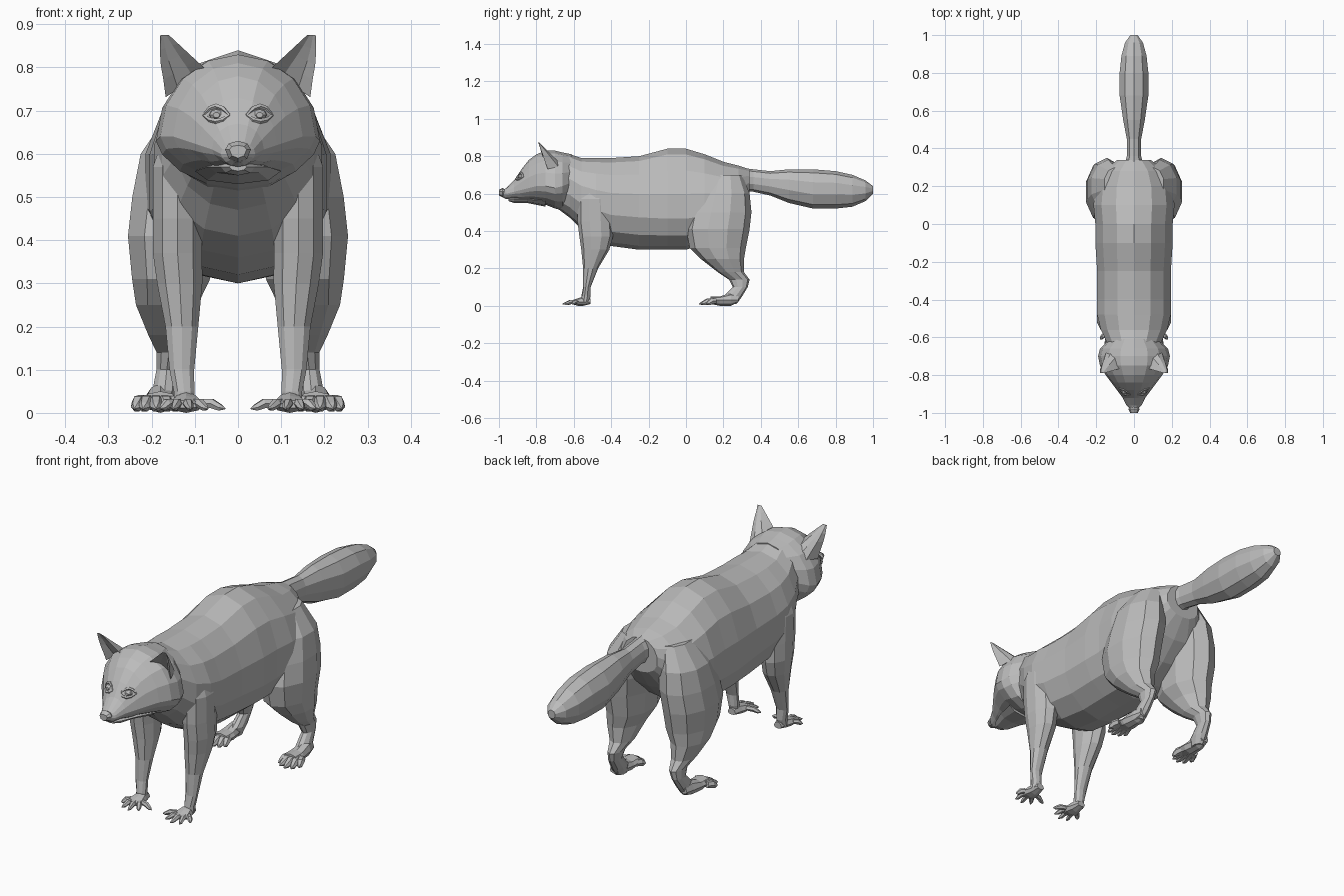
import bpy, bmesh, math
from mathutils import Vector
from mathutils.bvhtree import BVHTree

cube = bpy.data.objects.get("Cube")
if cube:
    bpy.data.objects.remove(cube, do_unlink=True)

fur = bpy.data.materials.new("fur_grey")
fur.use_nodes = True
GREY = (0.5, 0.5, 0.5, 1)
fur.diffuse_color = GREY
bsdf = next(n for n in fur.node_tree.nodes if n.type == 'BSDF_PRINCIPLED')
bsdf.inputs["Base Color"].default_value = GREY


def loft(name, rings, mirror=False):
    """Skin a list of equal-sized point rings and cap both ends."""
    bm = bmesh.new()
    vs = [[bm.verts.new(p) for p in r] for r in rings]
    n = len(rings[0])
    for a, b in zip(vs, vs[1:]):
        for k in range(n):
            j = (k + 1) % n
            bm.faces.new((a[k], a[j], b[j], b[k]))
    bm.faces.new(vs[0])
    bm.faces.new(vs[-1])
    bmesh.ops.recalc_face_normals(bm, faces=bm.faces)
    me = bpy.data.meshes.new(name)
    bm.to_mesh(me)
    bm.free()
    me.materials.append(fur)
    ob = bpy.data.objects.new(name, me)
    bpy.context.collection.objects.link(ob)
    if mirror:
        # mirror about the x = 0 plane
        ob.modifiers.new("Mirror", 'MIRROR').use_mirror_merge = False
    return ob


def y_rings(rows, n, q_low=1.0, cx=0.0):
    """Rows of (y, top, bottom, half width, height of widest point)."""
    out = []
    for y, top, bot, w, zw in rows:
        ring = []
        for k in range(n):
            a = 2 * math.pi * k / n
            c = math.cos(a)
            z = zw + (top - zw) * c if c > 0 else zw - (zw - bot) * abs(c) ** q_low
            ring.append((cx + w * math.sin(a), y, z))
        out.append(ring)
    return out


def z_rings(rows, n=10):
    """Rows of (z, front, back, inner, outer)."""
    out = []
    for z, f, b, i, o in rows:
        ring = []
        for k in range(n):
            a = 2 * math.pi * (k + 0.5) / n
            ring.append(((i + o) / 2 + (o - i) / 2 * math.cos(a),
                         (f + b) / 2 + (b - f) / 2 * math.sin(a), z))
        out.append(ring)
    return out


def tube(name, pts, radii, n=6, mirror=True):
    """Tapered tube through points."""
    pts = [Vector(p) for p in pts]
    rings = []
    for i, (p, r) in enumerate(zip(pts, radii)):
        t = (pts[min(i + 1, len(pts) - 1)] - pts[max(i - 1, 0)]).normalized()
        side = t.cross(Vector((0, 0, 1))).normalized()
        up = side.cross(t)
        rings.append([p + r * (side * math.cos(2 * math.pi * k / n)
                               + up * math.sin(2 * math.pi * k / n)) for k in range(n)])
    return loft(name, rings, mirror)


# Trunk from neck to rump
loft("body", y_rings([
    (-0.70, 0.82, 0.53, 0.12, 0.66), (-0.62, 0.81, 0.47, 0.15, 0.64),
    (-0.56, 0.79, 0.41, 0.18, 0.60), (-0.48, 0.79, 0.36, 0.20, 0.57),
    (-0.40, 0.79, 0.32, 0.20, 0.55), (-0.25, 0.80, 0.30, 0.20, 0.54),
    (-0.10, 0.84, 0.30, 0.21, 0.53), (0.00, 0.84, 0.30, 0.21, 0.53),
    (0.10, 0.81, 0.33, 0.22, 0.54), (0.20, 0.77, 0.40, 0.21, 0.55),
    (0.28, 0.75, 0.48, 0.17, 0.58), (0.34, 0.73, 0.57, 0.09, 0.64)], 14, 0.85))

# Tail
loft("tail", y_rings([
    (0.28, 0.74, 0.61, 0.06, 0.67), (0.36, 0.73, 0.61, 0.04, 0.67),
    (0.45, 0.72, 0.59, 0.04, 0.66), (0.55, 0.73, 0.55, 0.06, 0.65),
    (0.68, 0.73, 0.52, 0.08, 0.63), (0.80, 0.72, 0.52, 0.08, 0.63),
    (0.89, 0.70, 0.53, 0.07, 0.62), (0.96, 0.67, 0.56, 0.05, 0.62),
    (1.00, 0.64, 0.60, 0.02, 0.62)], 10))

# Head with wide cheeks and tapering muzzle
head = loft("head", y_rings([
    (-0.98, 0.62, 0.58, 0.02, 0.60), (-0.96, 0.63, 0.57, 0.04, 0.60),
    (-0.92, 0.67, 0.57, 0.06, 0.61), (-0.88, 0.73, 0.56, 0.09, 0.62),
    (-0.84, 0.78, 0.56, 0.12, 0.63), (-0.80, 0.81, 0.55, 0.15, 0.64),
    (-0.75, 0.83, 0.54, 0.18, 0.64), (-0.70, 0.83, 0.52, 0.19, 0.63),
    (-0.66, 0.82, 0.51, 0.18, 0.64), (-0.61, 0.81, 0.53, 0.13, 0.66)], 16, 1.3))

# Lower jaw, set back under the muzzle
loft("lower_jaw", y_rings([
    (-0.95, 0.58, 0.56, 0.02, 0.57), (-0.92, 0.58, 0.55, 0.04, 0.57),
    (-0.85, 0.58, 0.55, 0.07, 0.57), (-0.75, 0.58, 0.53, 0.10, 0.56)], 8))

# Nose
loft("nose", y_rings([
    (-0.96, 0.62, 0.59, 0.02, 0.61), (-0.98, 0.63, 0.58, 0.03, 0.61),
    (-1.00, 0.62, 0.59, 0.02, 0.61)], 8))

# Eyes and lids, laid on the face surface
bm = bmesh.new()
bm.from_mesh(head.data)
tree = BVHTree.FromBMesh(bm)
bm.free()


def on_face(x, z, off=0.0):
    hit = tree.ray_cast(Vector((x, -2, z)), Vector((0, 1, 0)))[0]
    y = hit.y if hit else -0.87
    return Vector((x, y - off, z))


eye = on_face(0.05, 0.69)
loft("eye", [[(eye.x + r * math.cos(k * math.pi / 4), eye.y + dy,
               eye.z + 0.8 * r * math.sin(k * math.pi / 4)) for k in range(8)]
             for dy, r in ((0.02, 0.018), (0.0, 0.016), (-0.008, 0.008))], True)
for name, bend in (("upper_lid", 0.02), ("lower_lid", -0.015)):
    tube(name, [on_face(0.05 + 0.03 * s, 0.69 + bend * (1 - s * s))
                for s in (-1, -0.5, 0, 0.5, 1)],
         [0.003, 0.006, 0.007, 0.006, 0.003], 5)

# Ears: cupped wedges with a hollow front
inner0, inner1 = Vector((0.09, -0.77, 0.81)), Vector((0.16, -0.79, 0.875))
outer0, outer1 = Vector((0.17, -0.75, 0.76)), Vector((0.18, -0.79, 0.875))
ear = []
for t in (-0.25, 0.1, 0.4, 0.7, 1.0):
    i, o = inner0.lerp(inner1, t), outer0.lerp(outer1, t)
    o.x += 0.02 * max(0, t * (1 - t))
    d = 1.05 - t
    back = Vector((0, 0.06 * d, 0))
    ear.append([i, i.lerp(o, 0.3) + back * 0.4, i.lerp(o, 0.7) + back * 0.4, o,
                i.lerp(o, 0.8) + back * 0.8, i.lerp(o, 0.5) + back,
                i.lerp(o, 0.2) + back * 0.8])
loft("ear", ear, True)

# Front legs with shoulder
loft("front_leg", z_rings([
    (0.68, -0.55, -0.44, 0.09, 0.16), (0.57, -0.58, -0.40, 0.08, 0.20),
    (0.45, -0.58, -0.39, 0.08, 0.20), (0.37, -0.57, -0.39, 0.08, 0.20),
    (0.30, -0.56, -0.41, 0.08, 0.19), (0.20, -0.55, -0.47, 0.09, 0.17),
    (0.10, -0.55, -0.51, 0.10, 0.16), (0.05, -0.56, -0.51, 0.10, 0.15),
    (0.02, -0.56, -0.52, 0.10, 0.15)]), True)

# Hind legs with thigh and hock
loft("hind_leg", z_rings([
    (0.70, 0.12, 0.30, 0.04, 0.16), (0.60, 0.06, 0.34, 0.04, 0.23),
    (0.50, 0.02, 0.35, 0.04, 0.25), (0.41, 0.00, 0.34, 0.05, 0.26),
    (0.31, 0.02, 0.32, 0.06, 0.25), (0.25, 0.08, 0.31, 0.09, 0.24),
    (0.18, 0.17, 0.31, 0.11, 0.21), (0.14, 0.23, 0.34, 0.13, 0.19),
    (0.10, 0.25, 0.33, 0.14, 0.19), (0.05, 0.20, 0.30, 0.14, 0.20),
    (0.01, 0.20, 0.27, 0.15, 0.20)]), True)

# Paws
loft("front_paw", y_rings([
    (-0.51, 0.04, 0.01, 0.02, 0.02), (-0.55, 0.05, 0.00, 0.03, 0.02),
    (-0.58, 0.04, 0.00, 0.04, 0.02), (-0.61, 0.03, 0.01, 0.03, 0.02)], 8, cx=0.12), True)
loft("hind_paw", y_rings([
    (0.28, 0.06, 0.02, 0.02, 0.03), (0.24, 0.07, 0.00, 0.03, 0.03),
    (0.18, 0.05, 0.00, 0.04, 0.03), (0.13, 0.05, 0.01, 0.04, 0.03)], 8, cx=0.18), True)


# Toes ending in claws
def toes(name, cx, root_y, tips, r, z):
    for k, (x, y) in enumerate(tips):
        root = Vector((cx + (k - 2) * 0.015, root_y, z + 0.003))
        tip = Vector((x, y, 0.01))
        mid = root.lerp(tip, 0.5) + Vector((0, 0, 0.005))
        knuckle = root.lerp(tip, 0.8)
        tube(f"{name}_{k + 1}", [root, mid, knuckle, tip],
             [r, r * 1.1, r * 0.8, 0.002])


toes("front_toe", 0.12, -0.58,
     [(0.03, -0.60), (0.07, -0.64), (0.11, -0.66), (0.15, -0.65), (0.18, -0.61)], 0.011, 0.02)
toes("hind_toe", 0.19, 0.16,
     [(0.14, 0.10), (0.16, 0.08), (0.19, 0.07), (0.22, 0.08), (0.24, 0.11)], 0.016, 0.025)
